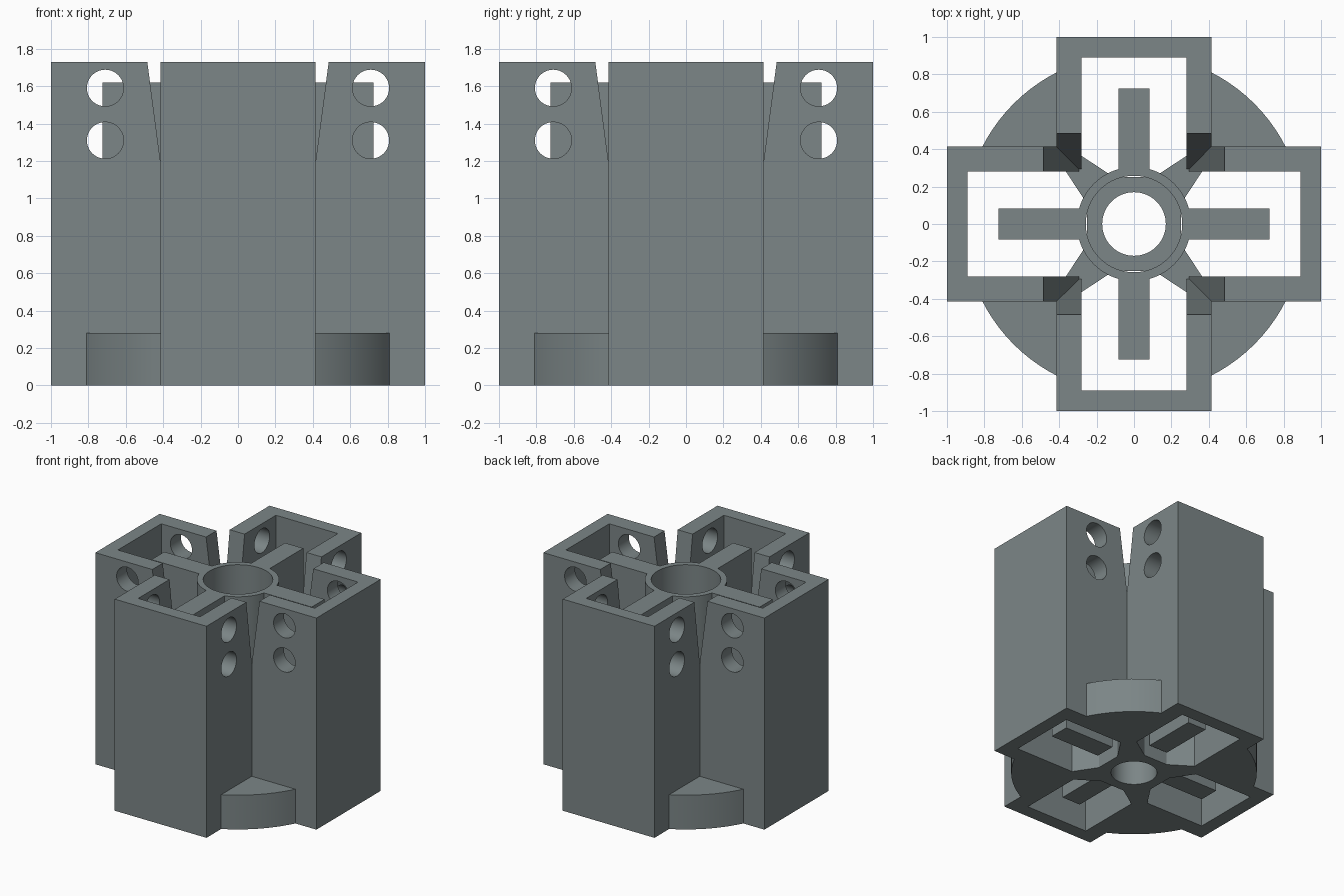
import bpy, bmesh, math

if "Cube" in bpy.data.objects:
    bpy.data.objects.remove(bpy.data.objects["Cube"])

H, PLATE, CORE = 1.73, 0.28, 1.62      # total, base plate and core heights
ARM, CAV, END = 0.415, 0.28, 0.89      # arm half width, cavity half width, cavity end

mat = bpy.data.materials.new("slate grey")
mat.diffuse_color = (0.2, 0.237, 0.241, 1)
mat.use_nodes = True
mat.node_tree.nodes["Principled BSDF"].inputs["Base Color"].default_value = mat.diffuse_color


def obj(name, bm, helper=False):
    bmesh.ops.recalc_face_normals(bm, faces=bm.faces)
    me = bpy.data.meshes.new(name)
    bm.to_mesh(me)
    bm.free()
    me.materials.append(mat)
    o = bpy.data.objects.new(name, me)
    bpy.context.collection.objects.link(o)
    o.hide_render = helper
    return o


def prism(name, pts, z0, z1, helper=False, top=None):
    """Extrude an outline; an optional second outline gives a taper."""
    bm = bmesh.new()
    lo = [bm.verts.new((x, y, z0)) for x, y in pts]
    hi = [bm.verts.new((x, y, z1)) for x, y in (top or pts)]
    n = len(pts)
    bm.faces.new(lo[::-1])
    bm.faces.new(hi)
    for i in range(n):
        bm.faces.new((lo[i], lo[(i + 1) % n], hi[(i + 1) % n], hi[i]))
    return obj(name, bm, helper)


def circle(r, n=64):
    return [(r * math.cos(math.tau * i / n), r * math.sin(math.tau * i / n)) for i in range(n)]


def turn(pts, k):
    for _ in range(k):
        pts = [(-y, x) for x, y in pts]
    return pts


def cross(w, e):
    return [p for k in range(4) for p in turn([(w, -w), (e, -w), (e, w)], k)]


def square(f):
    return [(-f, -f), (f, -f), (f, f), (-f, f)]


def boolean(target, tool, op):
    m = target.modifiers.new(op.lower(), 'BOOLEAN')
    m.operation, m.solver, m.object = op, 'EXACT', tool
    with bpy.context.temp_override(object=target, active_object=target):
        bpy.ops.object.modifier_apply(modifier=m.name)
    bpy.data.objects.remove(tool)


def smooth(o):
    bpy.ops.object.select_all(action='DESELECT')
    o.select_set(True)
    bpy.context.view_layer.objects.active = o
    bpy.ops.object.shade_smooth_by_angle(angle=math.radians(30))


# Cross-shaped housing on a round base plate
housing = prism("housing", cross(ARM, 1.0), 0, H)
boolean(housing, prism("base_disc", circle(0.91, 96), 0, PLATE), 'UNION')

# Open interior above the plate
boolean(housing, prism("interior_cut", cross(CAV, END), PLATE, 2, True), 'DIFFERENCE')

# Pockets with narrowed inner ends through the plate
pocket = [(0.25, -0.107), (0.364, -CAV), (END, -CAV), (END, CAV), (0.364, CAV), (0.25, 0.107)]
for k in range(4):
    boolean(housing, prism("pocket_cut", turn(pocket, k), -0.1, 0.5, True), 'DIFFERENCE')

# Tapered opening that splits the inner corners
slope = 0.07 / 0.53
taper = [ARM + slope * (z - 1.2) for z in (PLATE, 1.9)]
boolean(housing, prism("taper_cut", square(taper[0]), PLATE, 1.9, True, square(taper[1])), 'DIFFERENCE')

# Central shaft hole
boolean(housing, prism("shaft_cut", circle(0.17), -0.1, 0.5, True), 'DIFFERENCE')

# Paired round holes through the arm walls, along both axes
for axis in range(2):
    for s in (-0.71, 0.71):
        for z in (1.59, 1.31):
            bm = bmesh.new()
            lo, hi = [], []
            for x, y in circle(0.098, 40):
                for end, ring in ((-0.6, lo), (0.6, hi)):
                    p = (s + x, end) if axis == 0 else (end, s + x)
                    ring.append(bm.verts.new((*p, z + y)))
            bm.faces.new(lo)
            bm.faces.new(hi[::-1])
            for i in range(40):
                j = (i + 1) % 40
                bm.faces.new((lo[i], hi[i], hi[j], lo[j]))
            boolean(housing, obj("hole_cut", bm, True), 'DIFFERENCE')
smooth(housing)

# Central tube with four ribs reaching into the arms
core = prism("core_tube", circle(0.305), PLATE, CORE)
for k in range(4):
    rib = [(0.28, -0.083), (0.725, -0.083), (0.725, 0.083), (0.28, 0.083)]
    boolean(core, prism("rib", turn(rib, k), 0.08, CORE), 'UNION')
boolean(core, prism("bore_cut", circle(0.258), 0, 2, True), 'DIFFERENCE')
smooth(core)
